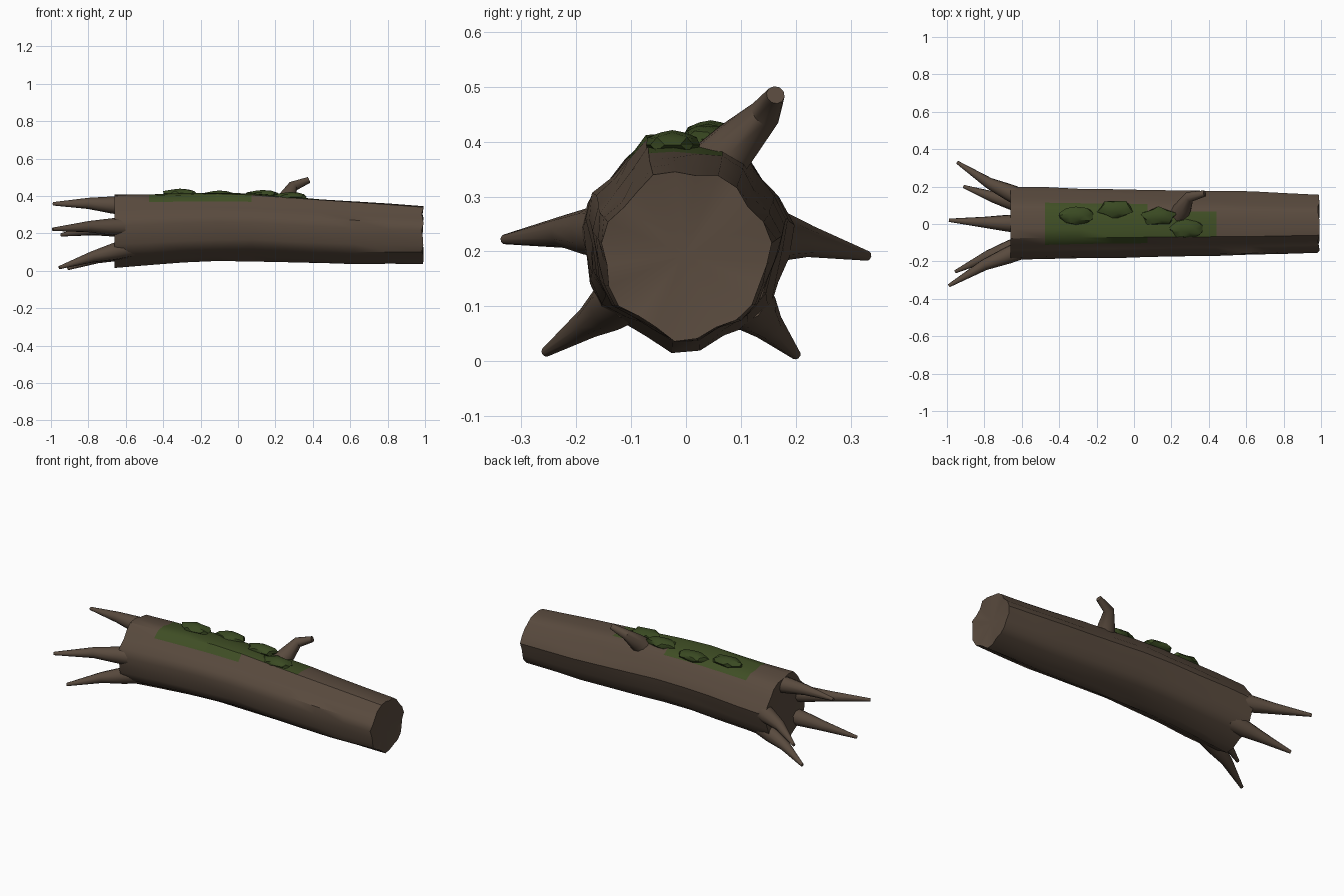
import bpy, bmesh, math, random
from mathutils import Vector

if "Cube" in bpy.data.objects:
    bpy.data.objects.remove(bpy.data.objects["Cube"])

random.seed(4)


def material(name, rgb):
    m = bpy.data.materials.new(name)
    m.diffuse_color = (*rgb, 1)
    m.use_nodes = True
    m.node_tree.nodes["Principled BSDF"].inputs["Base Color"].default_value = m.diffuse_color
    return m


BARK = material("brown bark", (0.10, 0.069, 0.048))
MOSS = material("moss green", (0.050, 0.076, 0.018))
CLUMP = material("dark moss green", (0.042, 0.068, 0.016))


def finish(bm, name, mats, angle=None):
    bmesh.ops.recalc_face_normals(bm, faces=bm.faces)
    mesh = bpy.data.meshes.new(name)
    bm.to_mesh(mesh)
    bm.free()
    for m in mats:
        mesh.materials.append(m)
    ob = bpy.data.objects.new(name, mesh)
    bpy.context.collection.objects.link(ob)
    if angle:
        bpy.context.view_layer.objects.active = ob
        ob.select_set(True)
        bpy.ops.object.shade_smooth_by_angle(angle=math.radians(angle))
        ob.select_set(False)
    return ob


def interp(keys, x):
    for (x0, a), (x1, b) in zip(keys, keys[1:]):
        if x <= x1:
            t = (x - x0) / (x1 - x0)
            return a + (b - a) * t
    return keys[-1][1]


# Fluted trunk: ten rings, mossy faces on the upper side
SIDES, RINGS = 24, 10
X0, X1 = -0.66, 0.99
RADIUS = [(X0, .189), (-.3, .181), (.075, .175), (.6, .164), (.99, .150)]
CENTRE = [(X0, .214), (-.3, .230), (.0, .239), (.3, .222), (.6, .206), (.99, .195)]

bm = bmesh.new()
rings = []
for i in range(RINGS):
    x = X0 + (X1 - X0) * i / (RINGS - 1)
    r, cz = interp(RADIUS, x), interp(CENTRE, x)
    ring = []
    for j in range(SIDES):
        a = 2 * math.pi * (j + .5) / SIDES
        k = 1 + .045 * math.sin(7 * a + .5) + .02 * math.sin(4 * a + 1) + random.uniform(-.018, .018)
        dx = random.uniform(-.008, .004) if i == RINGS - 1 else 0
        ring.append(bm.verts.new((x + dx, r * k * math.cos(a), cz + r * k * math.sin(a))))
    rings.append(ring)
for i in range(RINGS - 1):
    for j in range(SIDES):
        n = (j + 1) % SIDES
        f = bm.faces.new((rings[i][j], rings[i][n], rings[i + 1][n], rings[i + 1][j]))
        off = j + 1 - SIDES // 4          # steps from straight up
        reach = 2 if 1 <= i <= 3 else 1 if 4 <= i <= 5 else -1
        f.material_index = 1 if abs(off) <= reach else 0
for ring, cx in ((rings[0], X0 + .02), (rings[-1], X1 - .02)):
    x = cx
    c = bm.verts.new((x, -.003, sum(v.co.z for v in ring) / SIDES))
    for j in range(SIDES):
        bm.faces.new((c, ring[j], ring[(j + 1) % SIDES]))
finish(bm, "trunk", [BARK, MOSS], 35)


def limb(name, points, radii, sides=10):
    """Tapering tube through the points."""
    bm = bmesh.new()
    pts = [Vector(p) for p in points]
    loops = []
    for i, p in enumerate(pts):
        d = (pts[min(i + 1, len(pts) - 1)] - pts[max(i - 1, 0)]).normalized()
        u = d.cross(Vector((0, .2, 1))).normalized()
        v = d.cross(u)
        loops.append([bm.verts.new(p + radii[i] * (u * math.cos(t) + v * math.sin(t)))
                      for t in [2 * math.pi * k / sides for k in range(sides)]])
    for a, b in zip(loops, loops[1:]):
        for k in range(sides):
            bm.faces.new((a[k], a[(k + 1) % sides], b[(k + 1) % sides], b[k]))
    bm.faces.new(loops[0])
    bm.faces.new(loops[-1])
    return finish(bm, name, [BARK], 40)


# Splayed roots: (base y, base z), tip
ROOTS = [((.0, .345), (-.99, .02, .358)),
         ((-.125, .235), (-.99, -.33, .222)),
         ((.125, .235), (-.945, .33, .192)),
         ((-.10, .125), (-.955, -.255, .017)),
         ((.10, .12), (-.91, .20, .012))]
for n, ((y, z), tip) in enumerate(ROOTS):
    b = Vector((-.57, y, z))
    t = Vector(tip)
    bend = b.lerp(t, .55)
    bend.y = y + (t.y - y) * .46
    bend.z += .008
    limb(f"root_{n + 1}", [b, b.lerp(bend, .45), bend, t], [.052, .046, .030, .009])

# Broken branch stub
limb("branch_stub", [(.225, .03, .33), (.265, .09, .395), (.295, .145, .452), (.378, .163, .485)],
     [.058, .045, .029, .017])

# Lumpy moss clumps
for n, (x, y, z) in enumerate([(-.31, .045, .412), (-.10, .08, .402),
                               (.13, .04, .405), (.28, -.025, .394)]):
    bm = bmesh.new()
    bmesh.ops.create_icosphere(bm, subdivisions=2, radius=1)
    ph = random.uniform(0, 6)
    for v in bm.verts:
        a = math.atan2(v.co.y, v.co.x)
        k = 1 + .14 * math.sin(5 * a + ph) + random.uniform(-.06, .06)
        v.co = Vector((x + v.co.x * .092 * k, y + v.co.y * .047 * k, z + v.co.z * .027))
    finish(bm, f"moss_clump_{n + 1}", [CLUMP], 30)
